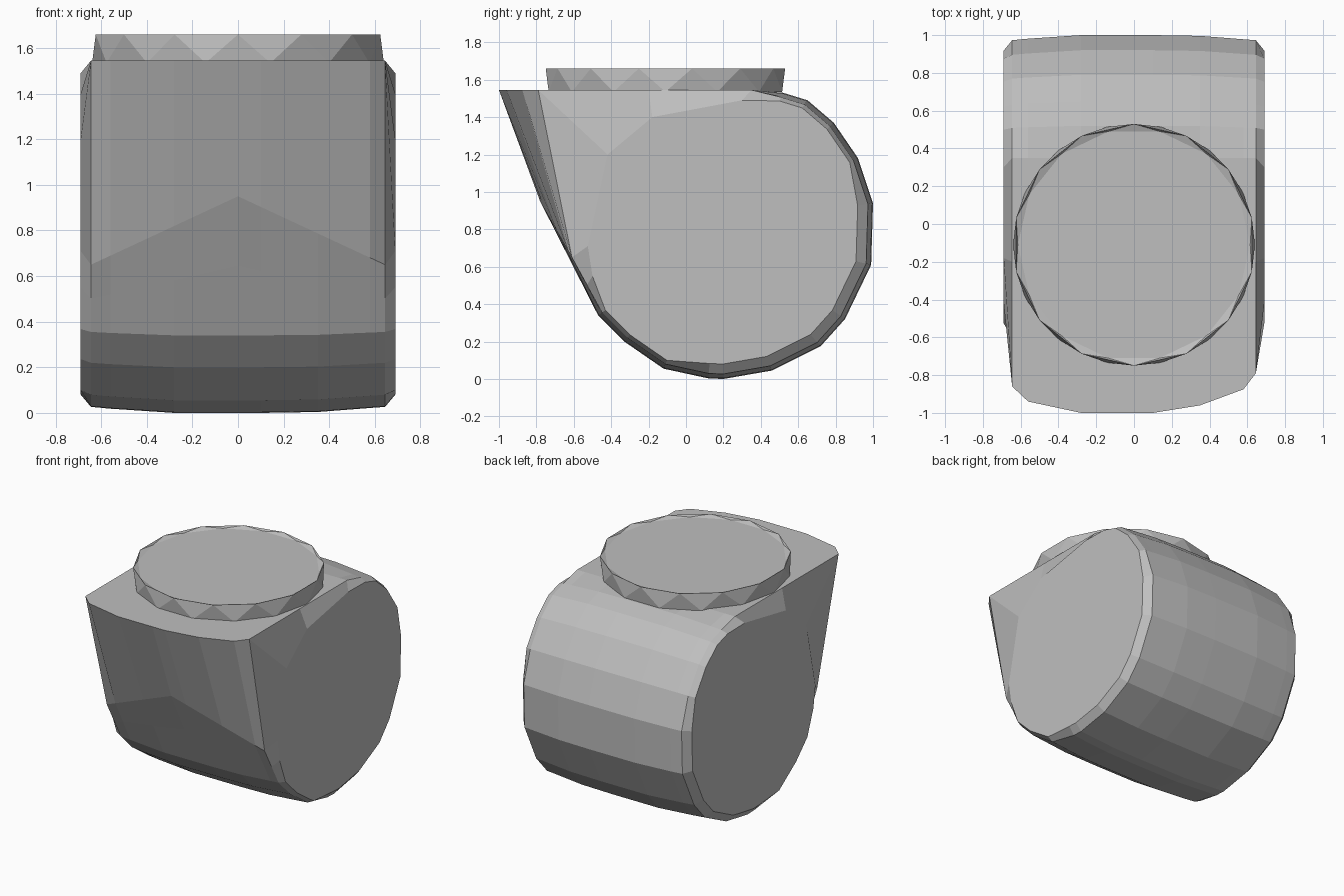
import bpy, bmesh, math

if "Cube" in bpy.data.objects:
    bpy.data.objects.remove(bpy.data.objects["Cube"])

grey = bpy.data.materials.new("mid grey")
grey.diffuse_color = (0.52, 0.52, 0.52, 1)
grey.use_nodes = True
grey.node_tree.nodes["Principled BSDF"].inputs["Base Color"].default_value = grey.diffuse_color


def finish(name, bm):
    bmesh.ops.recalc_face_normals(bm, faces=bm.faces)
    mesh = bpy.data.meshes.new(name)
    bm.to_mesh(mesh)
    bm.free()
    mesh.materials.append(grey)
    obj = bpy.data.objects.new(name, mesh)
    bpy.context.collection.objects.link(obj)
    return obj


def bridge(bm, a, b):
    n = len(a)
    for i in range(n):
        j = (i + 1) % n
        bm.faces.new((a[i], a[j], b[j], b[i]))


# Teardrop side profile (y, z), from the front lip down, round the back and over the top
PROFILE = [(-1, 1.545), (-0.78, 0.95), (-0.62, 0.64), (-0.47, 0.34), (-0.33, 0.2),
           (-0.12, 0.055), (0.12, 0.003), (0.2, 0.0), (0.46, 0.045), (0.72, 0.175),
           (0.85, 0.32), (0.99, 0.61), (1.0, 0.94), (0.92, 1.18), (0.79, 1.37),
           (0.65, 1.49), (0.52, 1.53), (0.35, 1.545), (-0.2, 1.545)]
CY, CZ = 0.18, 0.8   # centre of the drum


def shrink(y, z, s):
    return CY + (y - CY) * s, CZ + (z - CZ) * s


def section(x, lip, scale):
    pts = [(lip, 1.545)]
    pts += [shrink(y, z, scale) for y, z in PROFILE[1:17]] + PROFILE[17:]
    # the crease under the lip drops from the middle towards the sides
    t = min(abs(x) / 0.645, 1)
    crease = (-0.78 + 0.17 * t, 0.95 - 0.3 * t)
    pts[1] = crease
    pts[2] = ((crease[0] + pts[3][0]) / 2, (crease[1] + pts[3][1]) / 2)
    return [(x, y, z) for y, z in pts]


def side_disc(x):
    pts = [(-0.42, 1.2), (-0.525, 0.71), (-0.5, 0.55)]
    for i in range(3, 17):
        pts.append(shrink(*PROFILE[i], 0.9 if 5 < i < 13 else 0.94))
    pts += [(0.3, 1.49), (-0.18, 1.4)]
    return [(x, y, z) for y, z in pts]


# Body: bulging drum with a curved front lip and inset flat side discs
bm = bmesh.new()
rings = [side_disc(-0.69)]
for x, lip, scale in [(-0.645, -0.86, 0.967), (-0.56, -0.94, 0.977), (-0.28, -1, 1),
                      (0, -1, 1), (0.1, -1, 1), (0.35, -0.96, 0.995),
                      (0.58, -0.875, 0.973), (0.645, -0.79, 0.967)]:
    rings.append(section(x, lip, scale))
rings.append(side_disc(0.69))
loops = [[bm.verts.new(p) for p in r] for r in rings]
for a, b in zip(loops, loops[1:]):
    bridge(bm, a, b)
bm.faces.new(loops[0])
bm.faces.new(loops[-1])
finish("body", bm)

# Round lid with a faceted triangular rim and a shallow recessed top
bm = bmesh.new()
N = 14


def lid_ring(z, shift, r):
    return [bm.verts.new((r * math.cos((i + shift) * math.tau / N),
                          -0.11 + r * math.sin((i + shift) * math.tau / N), z))
            for i in range(N)]


low, high = lid_ring(1.535, 0, 0.64), lid_ring(1.66, 0.5, 0.64)
floor = lid_ring(1.645, 0, 0.615)
for outer, inner, k in ((low, high, 0), (floor, high, 0)):
    for i in range(N):
        j = (i + 1) % N
        bm.faces.new((outer[i], outer[j], inner[i]))
        bm.faces.new((outer[j], inner[j], inner[i]))
bm.faces.new(floor)
bm.faces.new(low)
finish("lid", bm)
